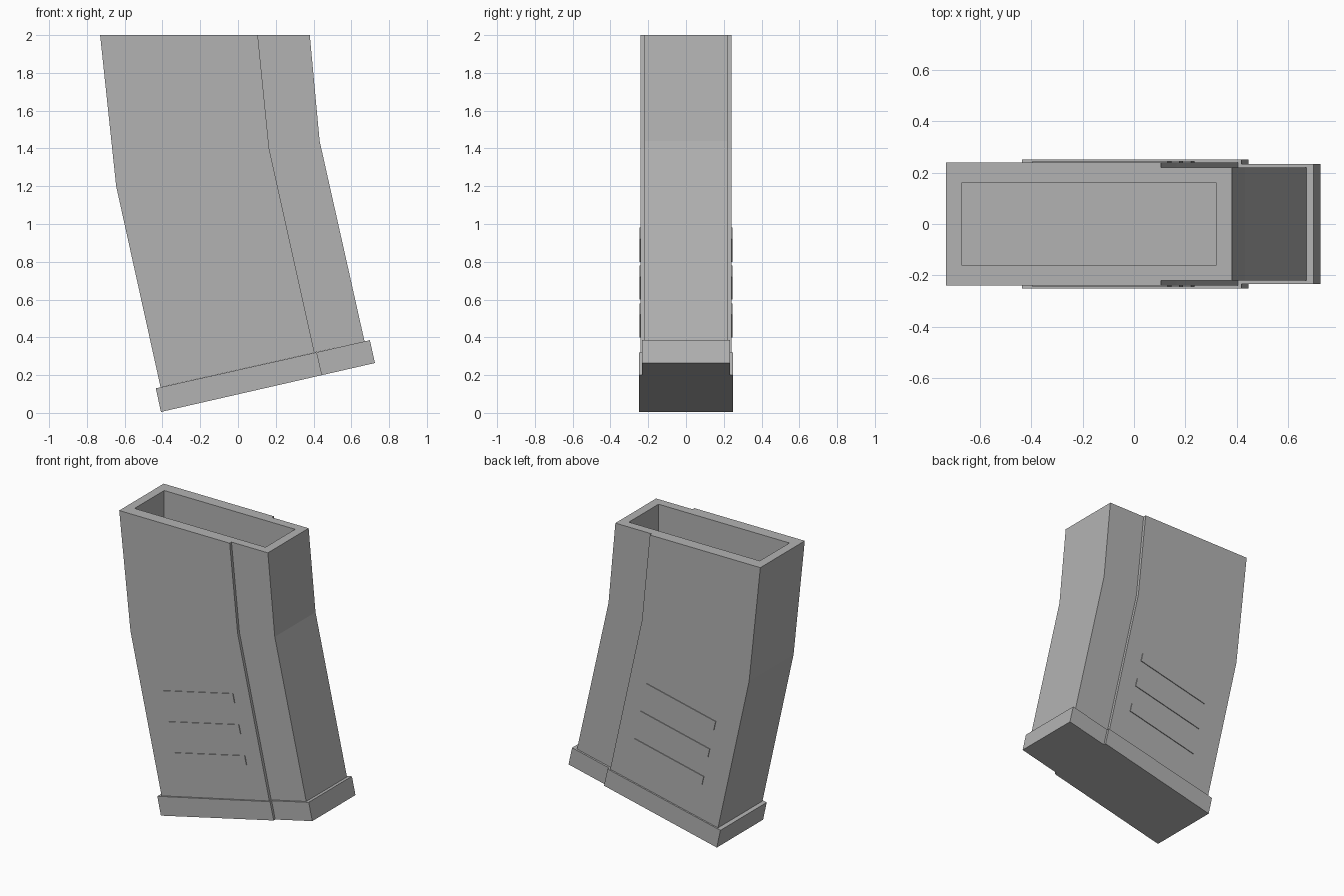
import bpy, bmesh
from mathutils import Vector

if "Cube" in bpy.data.objects:
    bpy.data.objects.remove(bpy.data.objects["Cube"])

GREY = (0.45, 0.45, 0.45, 1)
grey = bpy.data.materials.new("matte grey")
grey.use_nodes = True
grey.diffuse_color = GREY
grey.node_tree.nodes["Principled BSDF"].inputs["Base Color"].default_value = GREY


def slab(name, outline, y0, y1):
    """Extrude an (x, z) outline from y0 to y1."""
    bm = bmesh.new()
    face = bm.faces.new([bm.verts.new((x, y0, z)) for x, z in outline])
    grown = bmesh.ops.extrude_face_region(bm, geom=[face])["geom"]
    moved = [v for v in grown if isinstance(v, bmesh.types.BMVert)]
    bmesh.ops.translate(bm, verts=moved, vec=(0, y1 - y0, 0))
    bmesh.ops.recalc_face_normals(bm, faces=bm.faces)
    mesh = bpy.data.meshes.new(name)
    bm.to_mesh(mesh)
    bm.free()
    mesh.materials.append(grey)
    obj = bpy.data.objects.new(name, mesh)
    bpy.context.collection.objects.link(obj)
    return obj


# Curved box: wide rear shell and slimmer front spine meeting at a seam
seam = [(0.105, 2), (0.165, 1.4), (0.405, 0.319)]
rear_edge = [(-0.41, 0.136), (-0.645, 1.2), (-0.73, 2)]
front_edge = [(0.67, 0.378), (0.432, 1.44), (0.38, 2)]
shell = slab("body_shell", seam + rear_edge, -0.24, 0.24)
spine = slab("body_spine", seam + front_edge, -0.22, 0.22)

# Open well in the top
well = slab("well_cutter", [(-0.67, 1.6), (0.32, 1.6), (0.32, 2.1), (-0.67, 2.1)], -0.16, 0.16)
well.hide_render = True
for part in (shell, spine):
    cut = part.modifiers.new("well", 'BOOLEAN')
    cut.operation = 'DIFFERENCE'
    cut.solver = 'EXACT'
    cut.object = well
deps = bpy.context.evaluated_depsgraph_get()
hollow = [bpy.data.meshes.new_from_object(p.evaluated_get(deps)) for p in (shell, spine)]
for part, mesh in zip((shell, spine), hollow):
    part.modifiers.clear()
    part.data = mesh
bpy.data.objects.remove(well)

# Tilted floor plate in two widths
slab("floor_plate_rear", [(-0.435, 0.13), (-0.408, 0.005), (0.445, 0.2), (0.417, 0.321)], -0.25, 0.25)
slab("floor_plate_front", [(0.417, 0.321), (0.445, 0.2), (0.725, 0.264), (0.698, 0.385)], -0.233, 0.233)

# Three thin grip bars on each side, parallel to the floor plate
along = Vector((0.974, 0.223)) * 0.54
up = Vector((-0.223, 0.974)) * 0.062
for i in range(3):
    corner = Vector((0.145 + 0.045 * i, 0.92 - 0.2 * i))
    bar = [corner, corner + up, corner + up - along, corner - along]
    for side, word in ((-1, "front"), (1, "back")):
        slab(f"grip_bar_{word}_{i + 1}", bar, side * 0.236, side * 0.245)
